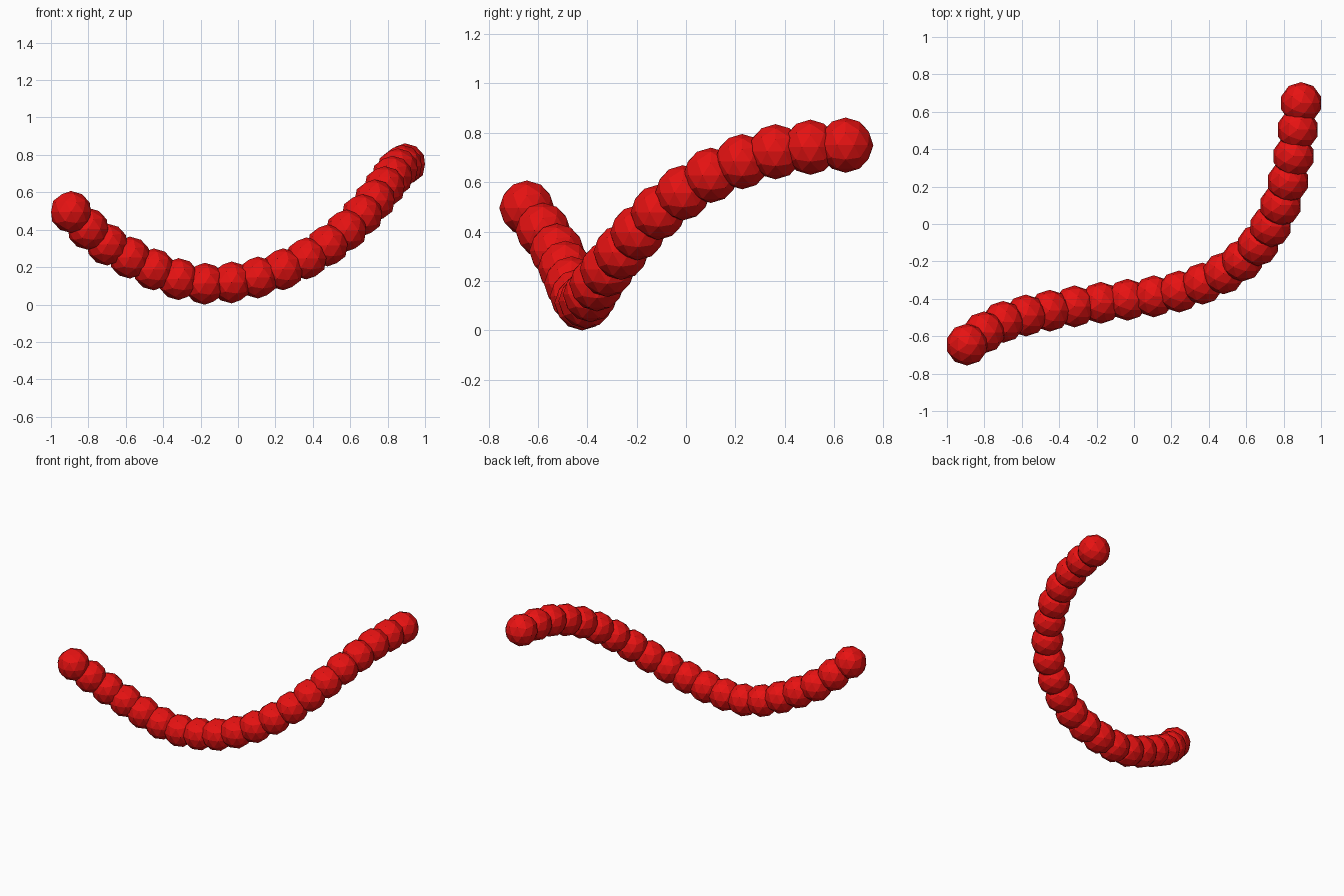
import bpy
from mathutils import Vector

RADIUS = 0.112
BEADS = 20

cube = bpy.data.objects.get("Cube")
if cube:
    bpy.data.objects.remove(cube, do_unlink=True)

red = bpy.data.materials.new("bead red")
red.use_nodes = True
red.diffuse_color = (0.8, 0.006, 0.006, 1)
red.node_tree.nodes["Principled BSDF"].inputs["Base Color"].default_value = red.diffuse_color

# Knots of the hanging curve, from its right end to its left end
knots = [Vector(p) for p in (
    (-0.893, -0.645, 0.495), (-0.69, -0.52, 0.315), (-0.315, -0.44, 0.135),
    (-0.035, -0.405, 0.118), (0.245, -0.36, 0.19), (0.485, -0.26, 0.32),
    (0.665, -0.11, 0.48), (0.785, 0.105, 0.63), (0.855, 0.37, 0.725),
    (0.893, 0.647, 0.75))]


def smooth_path(points, steps=40):
    """Dense samples of a smooth curve through the points."""
    ends = [points[0] * 2 - points[1]] + points + [points[-1] * 2 - points[-2]]
    path = []
    for a, b, c, d in zip(ends, ends[1:], ends[2:], ends[3:]):
        for i in range(steps):
            t = i / steps
            path.append((b * 2 + (c - a) * t + (a * 2 - b * 5 + c * 4 - d) * t ** 2
                         + (b * 3 - a - c * 3 + d) * t ** 3) / 2)
    return path + [points[-1]]


def evenly_spaced(path, count):
    """Points at equal distances along the path."""
    lengths = [0.0]
    for a, b in zip(path, path[1:]):
        lengths.append(lengths[-1] + (b - a).length)
    spots, k = [], 0
    for i in range(count):
        target = lengths[-1] * i / (count - 1)
        while k < len(path) - 2 and lengths[k + 1] < target:
            k += 1
        t = (target - lengths[k]) / (lengths[k + 1] - lengths[k])
        spots.append(path[k].lerp(path[k + 1], t))
    return spots


# Faceted beads, overlapping along the curve and sharing one mesh
bpy.ops.mesh.primitive_ico_sphere_add(subdivisions=2, radius=RADIUS)
first = bpy.context.object
first.data.name = "bead"
first.data.materials.append(red)
for i, spot in enumerate(evenly_spaced(smooth_path(knots), BEADS)):
    bead = first
    if i:
        bead = first.copy()
        bpy.context.collection.objects.link(bead)
    bead.name = f"bead_{i + 1}"
    bead.location = spot
